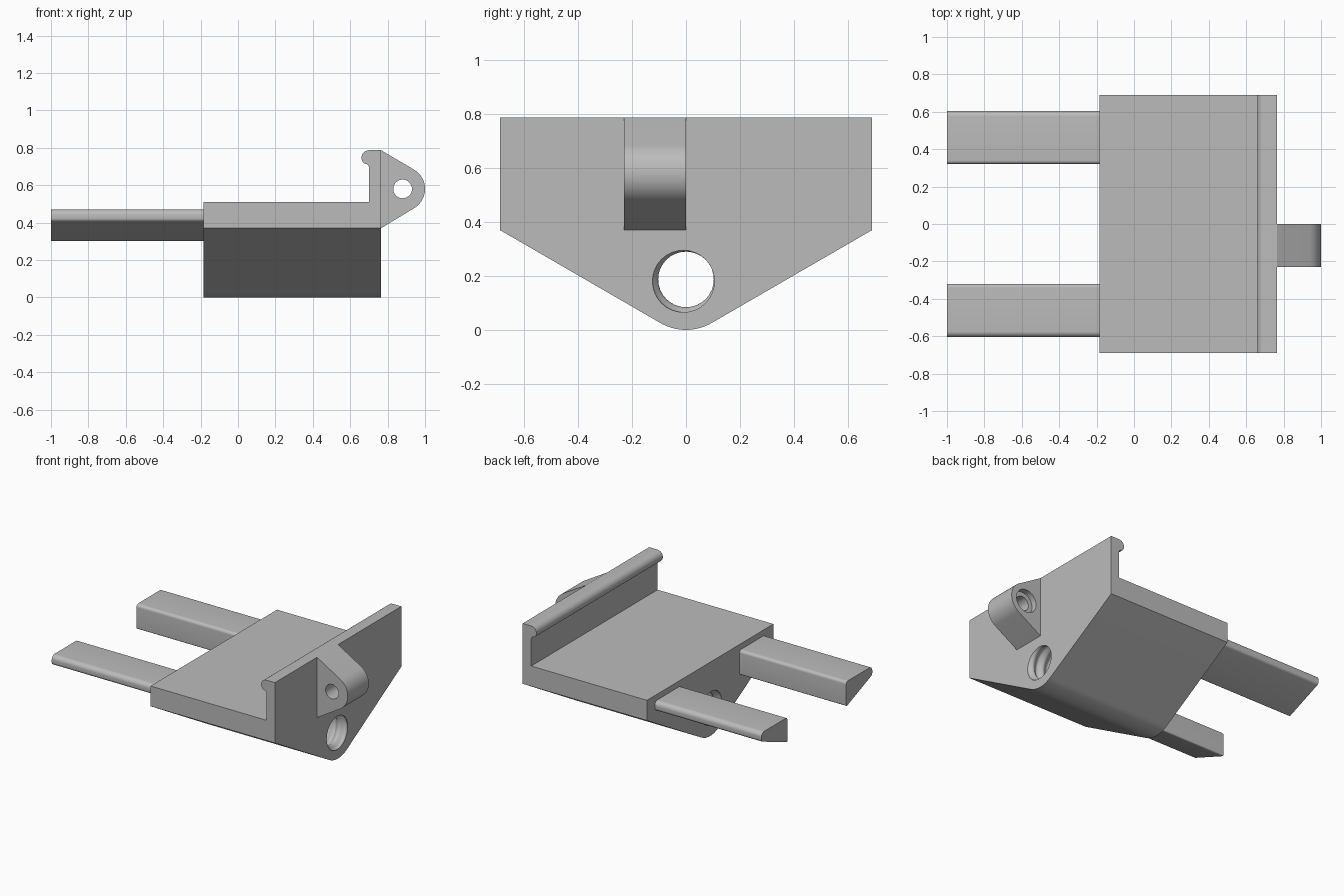
import bpy, bmesh
from math import sin, cos, pi, radians, hypot, acos, atan2
from mathutils import Vector

cube = bpy.data.objects.get("Cube")
if cube:
    bpy.data.objects.remove(cube)

grey = bpy.data.materials.new("plain grey")
grey.use_nodes = True
COLOUR = (0.5, 0.5, 0.5, 1)
grey.diffuse_color = COLOUR
grey.node_tree.nodes["Principled BSDF"].inputs["Base Color"].default_value = COLOUR


def arc(cx, cy, r, start, end, n):
    """Points on an arc, angles in degrees."""
    angles = [radians(start + (end - start) * i / n) for i in range(n + 1)]
    return [(cx + r * cos(a), cy + r * sin(a)) for a in angles]


def fillet(points, radii, n=6):
    """Round the corners of a convex outline."""
    out = []
    for i, r in enumerate(radii):
        p = Vector(points[i])
        a = (Vector(points[i - 1]) - p).normalized()
        b = (Vector(points[(i + 1) % len(points)]) - p).normalized()
        half = a.angle(b) / 2
        centre = p + (a + b).normalized() * r / sin(half)
        start = p + a * r / (sin(half) / cos(half)) - centre
        end = p + b * r / (sin(half) / cos(half)) - centre
        for k in range(n + 1):
            d = start.lerp(end, k / n).normalized() * r
            out.append(tuple(centre + d))
    return out


def loft(name, rings):
    """Closed solid through a list of equal rings of points."""
    bm = bmesh.new()
    loops = [[bm.verts.new(p) for p in ring] for ring in rings]
    n = len(loops[0])
    for a, b in zip(loops, loops[1:]):
        for i in range(n):
            j = (i + 1) % n
            bm.faces.new((a[i], a[j], b[j], b[i]))
    bm.faces.new(loops[0])
    bm.faces.new(loops[-1])
    bmesh.ops.recalc_face_normals(bm, faces=bm.faces)
    mesh = bpy.data.meshes.new(name)
    bm.to_mesh(mesh)
    bm.free()
    obj = bpy.data.objects.new(name, mesh)
    bpy.context.collection.objects.link(obj)
    mesh.materials.append(grey)
    return obj


def prism_x(name, outline, x0, x1):
    return loft(name, [[(x, y, z) for y, z in outline] for x in (x0, x1)])


def prism_y(name, outline, y0, y1):
    return loft(name, [[(x, y, z) for x, z in outline] for y in (y0, y1)])


def cut(obj, cutter):
    mod = obj.modifiers.new("cut", "BOOLEAN")
    mod.object = cutter
    mod.operation = "DIFFERENCE"
    mod.solver = "EXACT"
    bpy.context.view_layer.objects.active = obj
    bpy.ops.object.modifier_apply(modifier=mod.name)
    bpy.data.objects.remove(cutter)


# Body: wedge-bottomed block with a rounded keel
X0, X1, HALF, SHOULDER, DECK, TOP = -0.185, 0.765, 0.69, 0.37, 0.51, 0.787
keel = arc(0, 0.19, 0.19, 240, 300, 16)
body = prism_x("body", keel + [(HALF, SHOULDER), (HALF, DECK),
                               (-HALF, DECK), (-HALF, SHOULDER)], X0, X1)

# Threaded bore: an off-centre circle twisted along x
PITCH, STEPS, OFFSET = 0.08, 14, 0.012
rings = []
count = int((X1 - X0 + 0.04) / PITCH * STEPS)
for k in range(count + 1):
    x = X1 + 0.02 - k * PITCH / STEPS
    turn = radians(215) + 2 * pi * (X1 - x) / PITCH
    circle = arc(OFFSET * cos(turn), 0.187 + OFFSET * sin(turn), 0.115, 0, 360, 32)
    rings.append([(x, y, z) for y, z in circle[:-1]])
cut(body, loft("thread_cutter", rings))

# Raised wall with a rounded hook along its top
hook = ([(X1, DECK), (X1, TOP)] + arc(0.70, 0.747, 0.04, 90, 225, 10)
        + arc(0.68, 0.695, 0.02, 90, 0, 5) + [(0.70, DECK)])
wall = prism_y("hooked_wall", hook, -HALF, HALF)

# Lug: rounded tip tangent to two sloping sides
cx, cz, r = 0.88, 0.58, 0.12


def tangent(z, side):
    dx, dz = X1 - cx, z - cz
    return (atan2(dz, dx) + side * acos(r / hypot(dx, dz))) * 180 / pi


low = tangent(SHOULDER, 1)
high = tangent(TOP, -1)
lug = prism_y("lug", [(X1, TOP), (X1, SHOULDER)] + arc(cx, cz, r, low, high, 20), -0.23, 0)
cut(lug, prism_y("pin_cutter", arc(cx, cz, 0.05, 0, 360, 32)[:-1], -0.3, 0.1))
cut(lug, prism_y("recess_cutter", arc(cx, cz, 0.08, 0, 360, 32)[:-1], -0.04, 0.1))

# Two prongs, mirrored, with sloping undersides
parts = [body, wall, lug]
for side, name in ((1, "left_side_prong"), (-1, "right_side_prong")):
    section = fillet([(0.32, 0.297), (0.605, 0.41), (0.605, 0.47), (0.32, 0.47)],
                     [0.008, 0.02, 0.03, 0.02])
    parts.append(prism_x(name, [(side * y, z) for y, z in section], -1, X0 + 0.02))

for obj in parts:
    bpy.ops.object.select_all(action="DESELECT")
    obj.select_set(True)
    bpy.context.view_layer.objects.active = obj
    bpy.ops.object.shade_smooth_by_angle(angle=radians(30))
